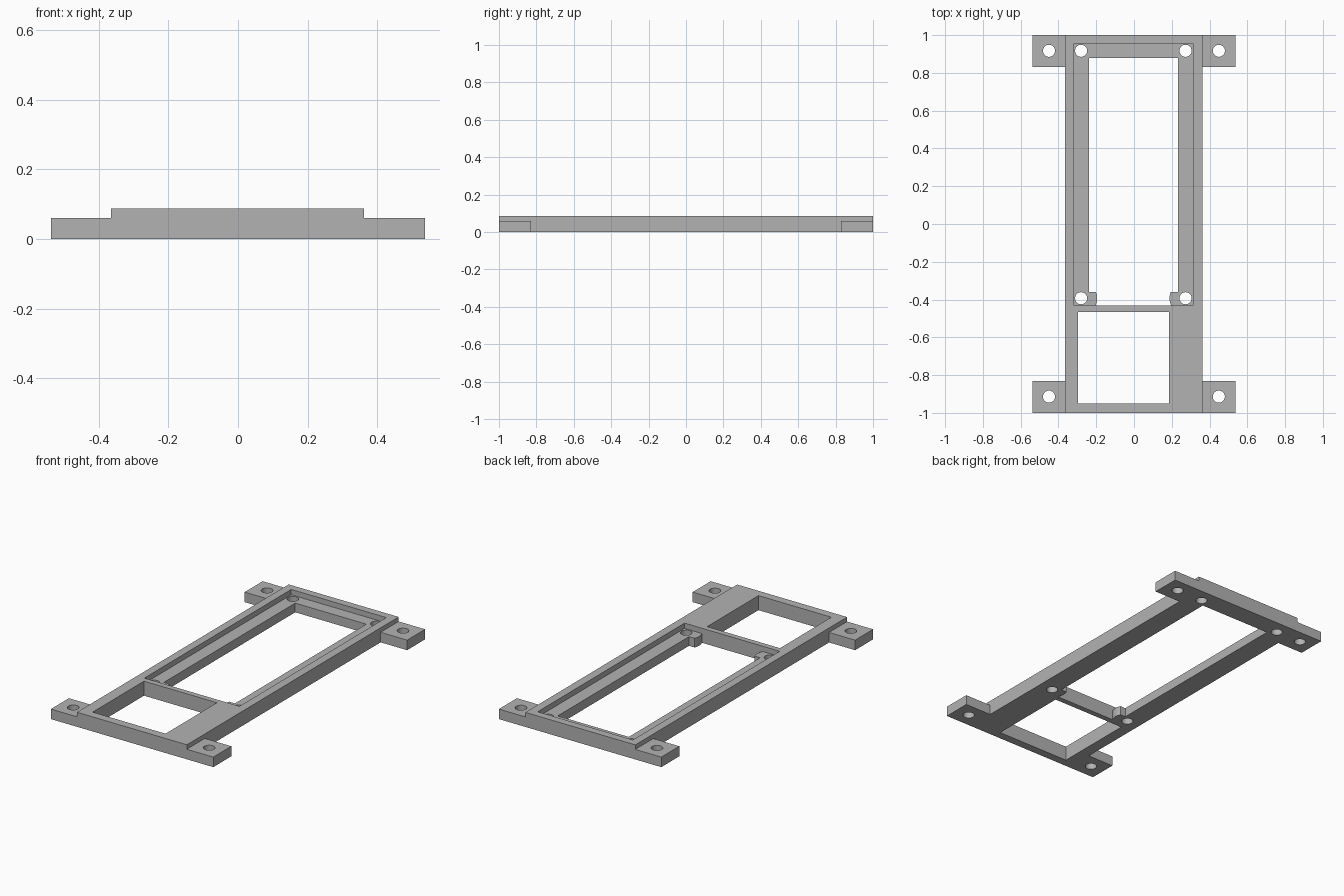
import bpy, bmesh, math

default = bpy.data.objects.get("Cube")
if default:
    bpy.data.objects.remove(default, do_unlink=True)

HEIGHT, FLOOR, TAB = 0.087, 0.055, 0.06

grey = bpy.data.materials.new("light grey plastic")
grey.use_nodes = True
colour = (0.45, 0.45, 0.45, 1)
grey.diffuse_color = colour
grey.node_tree.nodes["Principled BSDF"].inputs["Base Color"].default_value = colour


def prism(name, outline, z0, z1):
    """Extrude a flat outline from z0 to z1."""
    bm = bmesh.new()
    face = bm.faces.new([bm.verts.new((x, y, z0)) for x, y in outline])
    new = bmesh.ops.extrude_face_region(bm, geom=[face])["geom"]
    top = [v for v in new if isinstance(v, bmesh.types.BMVert)]
    bmesh.ops.translate(bm, verts=top, vec=(0, 0, z1 - z0))
    bmesh.ops.recalc_face_normals(bm, faces=bm.faces)
    mesh = bpy.data.meshes.new(name)
    bm.to_mesh(mesh)
    bm.free()
    obj = bpy.data.objects.new(name, mesh)
    bpy.context.collection.objects.link(obj)
    mesh.materials.append(grey)
    return obj


def box(name, x0, x1, y0, y1, z0, z1):
    return prism(name, [(x0, y0), (x1, y0), (x1, y1), (x0, y1)], z0, z1)


def arc(cx, cy, r, a0, a1, steps):
    angles = [a0 + (a1 - a0) * i / steps for i in range(steps + 1)]
    return [(cx + r * math.cos(a), cy + r * math.sin(a)) for a in angles]


def combine(target, other, operation):
    """Apply a boolean and discard the helper."""
    mod = target.modifiers.new("boolean", 'BOOLEAN')
    mod.operation, mod.solver, mod.object = operation, 'EXACT', other
    bpy.context.view_layer.objects.active = target
    bpy.ops.object.modifier_apply(modifier=mod.name)
    bpy.data.objects.remove(other, do_unlink=True)


# Main frame with stepped long opening and square window
frame = box("mounting_frame", -0.365, 0.362, -1, 1, 0, HEIGHT)
for cutter in (
    box("recess", -0.317, 0.312, -0.432, 0.955, FLOOR, 0.2),
    box("long_opening", -0.238, 0.232, -0.432, 0.88, -0.1, 0.2),
    box("window", -0.296, 0.186, -0.95, -0.465, -0.1, 0.2),
):
    combine(frame, cutter, 'DIFFERENCE')

# Rounded ears beside the crossbar
EAR_Y, EAR_R = -0.393, 0.085
low, high = math.asin(-0.05 / EAR_R), math.asin(0.033 / EAR_R)
for cx, side in ((-0.28, 1), (0.273, -1)):
    curve = [(cx + side * x, EAR_Y + y) for x, y in arc(0, 0, EAR_R, low, high, 10)]
    outline = [(cx, curve[0][1])] + curve + [(cx, curve[-1][1])]
    combine(frame, prism("ear", outline, 0, FLOOR), 'UNION')

# Corner mounting tabs
for side in (-1, 1):
    for y0, y1 in ((-1, -0.83), (0.83, 1)):
        x0, x1 = sorted((side * 0.33, side * 0.537))
        combine(frame, box("tab", x0, x1, y0, y1, 0, TAB), 'UNION')

# Screw holes in tabs and ledge
holes = [(x, y) for x in (-0.45, 0.449) for y in (-0.914, 0.917)]
holes += [(x, y) for x in (-0.28, 0.273) for y in (EAR_Y, 0.917)]
for x, y in holes:
    ring = arc(x, y, 0.032, 0, math.tau, 32)[:-1]
    combine(frame, prism("hole", ring, -0.1, 0.2), 'DIFFERENCE')

# Smooth the hole walls, keep hard edges
bpy.ops.object.select_all(action='DESELECT')
frame.select_set(True)
bpy.context.view_layer.objects.active = frame
bpy.ops.object.shade_smooth_by_angle(angle=math.radians(30))
